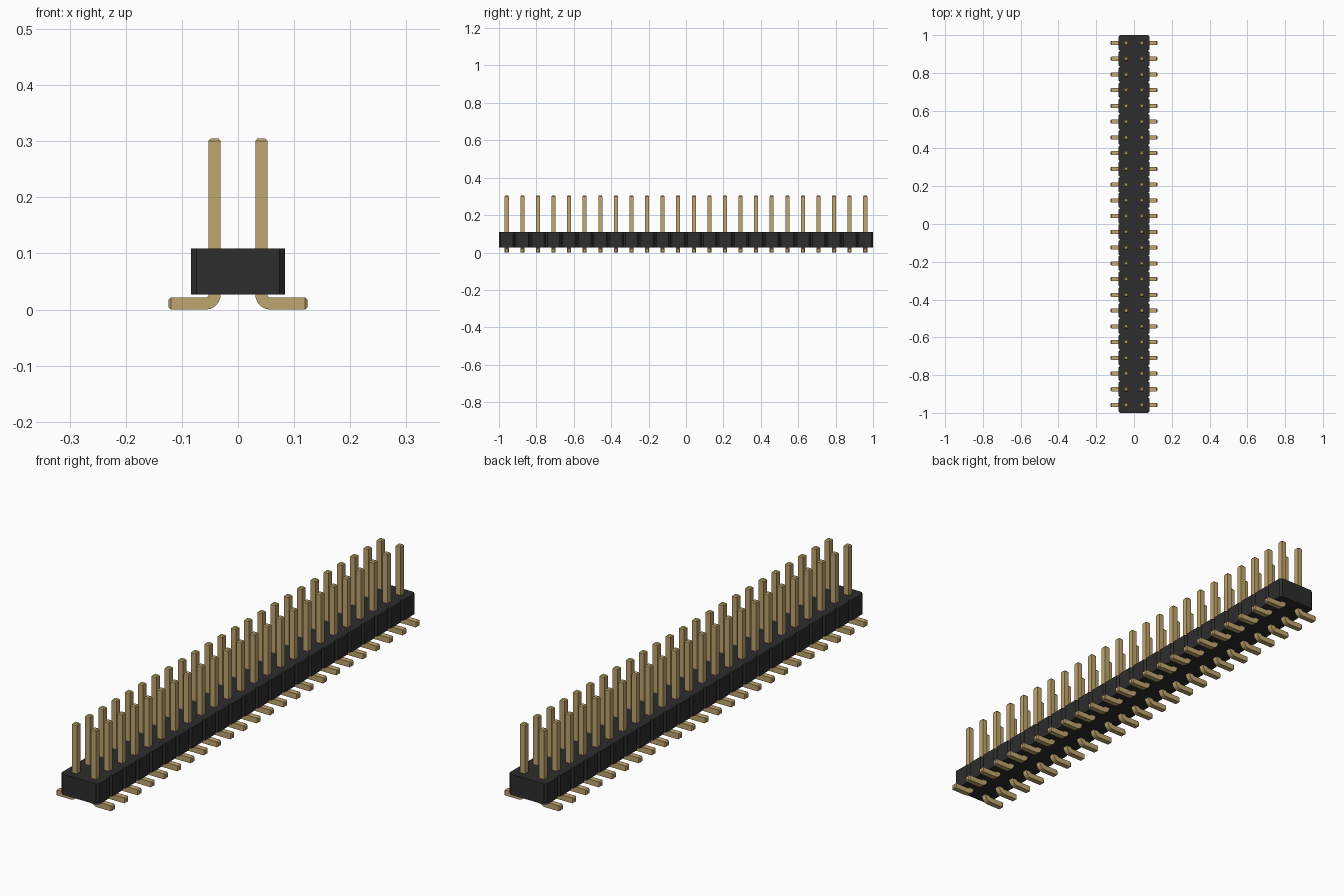
import bpy, bmesh, math
from mathutils import Vector

cube = bpy.data.objects.get("Cube")
if cube:
    bpy.data.objects.remove(cube, do_unlink=True)

ROWS = 24
PITCH = 2 / ROWS
CHAMFER = 0.009
HALF = 0.0108        # half the pin thickness
PIN_X = PITCH / 2


def material(name, color):
    mat = bpy.data.materials.new(name)
    mat.use_nodes = True
    mat.diffuse_color = color
    bsdf = mat.node_tree.nodes["Principled BSDF"]
    bsdf.inputs["Base Color"].default_value = color
    bsdf.inputs["Roughness"].default_value = 0.6
    return mat


def make_object(name, bm, mat):
    bmesh.ops.recalc_face_normals(bm, faces=bm.faces)
    mesh = bpy.data.meshes.new(name)
    bm.to_mesh(mesh)
    bm.free()
    mesh.materials.append(mat)
    obj = bpy.data.objects.new(name, mesh)
    bpy.context.collection.objects.link(obj)
    return obj


black = material("black plastic", (0.026, 0.026, 0.027, 1))
gold = material("gold metal", (0.53, 0.38, 0.16, 1))

# Housing: outline with a chamfered segment for every row, extruded upward
side = []
for i in range(ROWS):
    y0 = -1 + i * PITCH
    y1 = y0 + PITCH
    side += [(PITCH - CHAMFER, y0), (PITCH, y0 + CHAMFER), (PITCH, y1 - CHAMFER)]
side.append((PITCH - CHAMFER, 1))
outline = side + [(-x, y) for x, y in reversed(side)]
bm = bmesh.new()
base = bm.faces.new([bm.verts.new((x, y, 0.027)) for x, y in outline])
top = bmesh.ops.extrude_face_region(bm, geom=[base])
bmesh.ops.translate(bm, vec=(0, 0, 0.082),
                    verts=[v for v in top["geom"] if isinstance(v, bmesh.types.BMVert)])
make_object("housing", bm, black)

# Pin path: (position, sideways normal, thickness scale), foot tip to pin top
FOOT_END, TOP, TAPER, BEND = 0.124, 0.305, 0.0045, 0.016
stations = [((FOOT_END, HALF), math.pi / 2, 0.65),
            ((FOOT_END - TAPER, HALF), math.pi / 2, 1)]
center = Vector((PIN_X + BEND, HALF + BEND))
for i in range(7):
    a = math.pi / 2 * i / 6
    p = center - BEND * Vector((math.sin(a), math.cos(a)))
    stations.append((tuple(p), math.pi / 2 - a, 1))
stations += [((PIN_X, TOP - TAPER), 0, 1), ((PIN_X, TOP), 0, 0.65)]

# Square section swept along the path
bm = bmesh.new()
rings = []
for (x, z), angle, scale in stations:
    h = HALF * scale
    nx, nz = math.cos(angle) * h, math.sin(angle) * h
    y = -1 + PITCH / 2
    rings.append([bm.verts.new((x + s * nx, y + t * h, z + s * nz))
                  for s, t in ((-1, -1), (1, -1), (1, 1), (-1, 1))])
for a, b in zip(rings, rings[1:]):
    for i in range(4):
        j = (i + 1) % 4
        bm.faces.new((a[i], a[j], b[j], b[i]))
bm.faces.new(rings[0])
bm.faces.new(rings[-1])
pins = make_object("pins", bm, gold)

# Smooth the bend only, keeping the square edges sharp
bpy.context.view_layer.objects.active = pins
pins.select_set(True)
bpy.ops.object.shade_smooth_by_angle(angle=math.radians(25))

# Repeat along the rows and mirror to the other side
array = pins.modifiers.new("rows", 'ARRAY')
array.count = ROWS
array.use_relative_offset = False
array.use_constant_offset = True
array.constant_offset_displace = (0, PITCH, 0)
mirror = pins.modifiers.new("both sides", 'MIRROR')
mirror.use_mirror_merge = False
